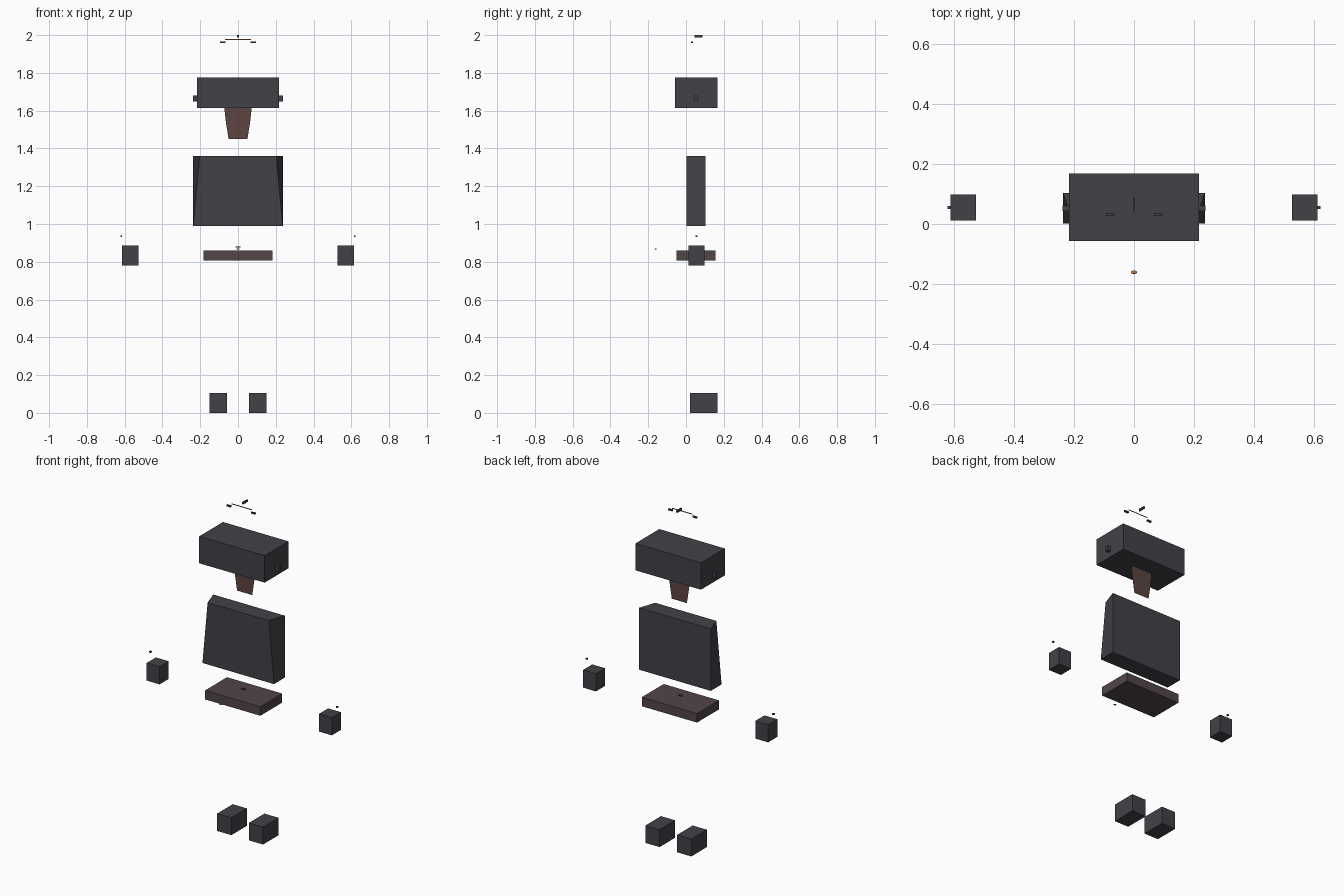
import bpy, bmesh

if "Cube" in bpy.data.objects:
    bpy.data.objects.remove(bpy.data.objects["Cube"])

def material(name, rgb):
    m = bpy.data.materials.new(name)
    m.diffuse_color = (*rgb, 1)
    m.use_nodes = True
    m.node_tree.nodes["Principled BSDF"].inputs["Base Color"].default_value = m.diffuse_color
    return m

DARK = material("charcoal", (0.055, 0.053, 0.064))
BROWN = material("dark_brown", (0.085, 0.06, 0.064))
NECK = material("neck_brown", (0.11, 0.06, 0.052))
ORANGE = material("orange", (0.6, 0.25, 0.07))

def finish(name, bm, mat):
    bmesh.ops.recalc_face_normals(bm, faces=bm.faces[:])
    me = bpy.data.meshes.new(name)
    bm.to_mesh(me)
    bm.free()
    me.materials.append(mat)
    ob = bpy.data.objects.new(name, me)
    bpy.context.collection.objects.link(ob)
    return ob

def box(name, x, y, z, mat, front_top=1.0):
    """Box from (min, max) ranges; front_top scales the x of the top front edge."""
    bm = bmesh.new()
    bmesh.ops.create_cube(bm, size=1)
    for v in bm.verts:
        front_up = v.co.y < 0 and v.co.z > 0
        v.co = [r[0] if c < 0 else r[1] for c, r in zip(v.co, (x, y, z))]
        if front_up:
            v.co.x *= front_top
    return finish(name, bm, mat)

def pair(name, x, y, z, mat):
    box("right_" + name, x, y, z, mat)
    box("left_" + name, (-x[1], -x[0]), y, z, mat)

def sheet(name, half, y, mat):
    """Flat upright sheet mirrored from (x, z) points listed bottom to top."""
    bm = bmesh.new()
    pts = half + [(-x, z) for x, z in reversed(half)]
    bm.faces.new([bm.verts.new((x, y, z)) for x, z in pts])
    return finish(name, bm, mat)

# Main body blocks
box("head", (-0.217, 0.217), (-0.057, 0.168), (1.615, 1.776), DARK)
box("torso", (-0.237, 0.237), (0.002, 0.104), (0.99, 1.361), DARK, front_top=0.855)
box("hips", (-0.183, 0.183), (-0.05, 0.157), (0.806, 0.86), BROWN)
pair("hand", (0.528, 0.613), (0.012, 0.098), (0.78, 0.886), DARK)
pair("foot", (0.058, 0.152), (0.02, 0.167), (0, 0.104), DARK)
pair("ear", (0.215, 0.238), (0.044, 0.061), (1.648, 1.68), DARK)

# Flat neck sheet
sheet("neck", [(0.05, 1.45), (0.065, 1.545), (0.073, 1.62)], 0.063, NECK)

# Floating ornament above the head
sheet("top_band", [(0.068, 1.973), (0.068, 1.979)], 0.035, ORANGE)
pair("top_nub", (0.067, 0.094), (0.026, 0.036), (1.957, 1.966), DARK)
box("top_bar", (-0.004, 0.004), (0.045, 0.087), (1.987, 2.0), DARK)

# Small floating details at wrists and waist
pair("wrist_stud", (0.613, 0.623), (0.05, 0.06), (0.931, 0.939), DARK)
box("waist_clip", (-0.013, 0.013), (0.045, 0.056), (0.876, 0.882), DARK)

# Thin oval buckle in front of the waist
bm = bmesh.new()
bmesh.ops.create_uvsphere(bm, u_segments=10, v_segments=6, radius=1)
for v in bm.verts:
    v.co = (v.co.x * 0.01, v.co.y * 0.006 - 0.161, v.co.z * 0.003 + 0.867)
finish("buckle", bm, ORANGE)
